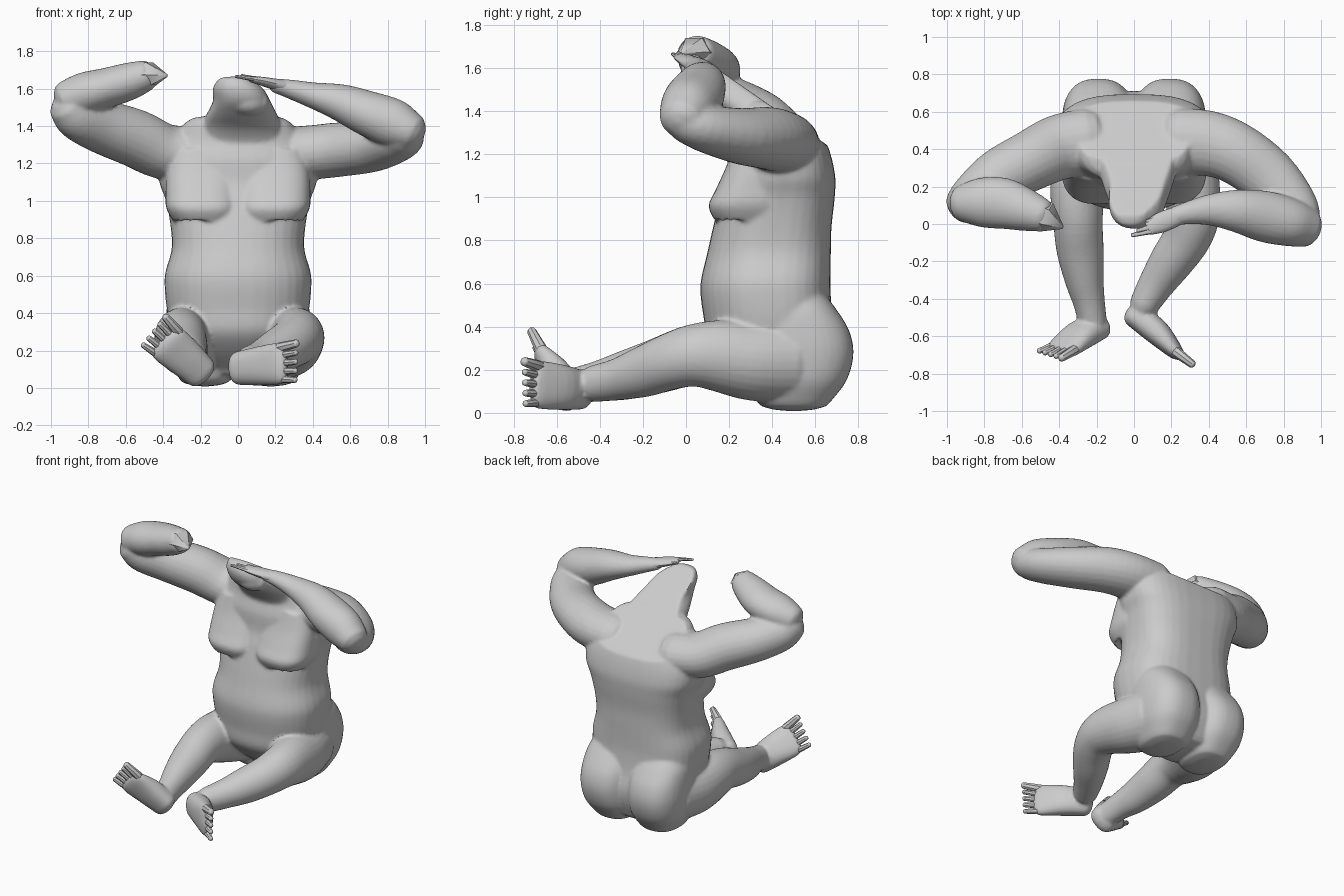
import bpy, bmesh, math
from mathutils import Vector

cube = bpy.data.objects.get("Cube")
if cube:
    bpy.data.objects.remove(cube, do_unlink=True)

clay = bpy.data.materials.new("clay grey")
clay.use_nodes = True
clay.diffuse_color = (0.6, 0.6, 0.6, 1)
clay.node_tree.nodes["Principled BSDF"].inputs["Base Color"].default_value = (0.6, 0.6, 0.6, 1)

# Sloping plane that trims the neck and the upper back
CUT_POINT, CUT_NORMAL = Vector((0, 0.4, 1.42)), Vector((0, 0.57, 0.82))


def shade(objects):
    bpy.ops.object.select_all(action='DESELECT')
    for ob in objects:
        ob.select_set(True)
    bpy.context.view_layer.objects.active = objects[0]
    bpy.ops.object.shade_smooth_by_angle(angle=math.radians(40))


def finish(name, bm, cut=False):
    if cut:
        geom = bm.verts[:] + bm.edges[:] + bm.faces[:]
        bmesh.ops.bisect_plane(bm, geom=geom, plane_co=CUT_POINT, plane_no=CUT_NORMAL, clear_outer=True)
        bmesh.ops.holes_fill(bm, edges=[e for e in bm.edges if e.is_boundary], sides=0)
    bmesh.ops.recalc_face_normals(bm, faces=bm.faces[:])
    mesh = bpy.data.meshes.new(name)
    bm.to_mesh(mesh)
    bm.free()
    mesh.materials.append(clay)
    ob = bpy.data.objects.new(name, mesh)
    bpy.context.collection.objects.link(ob)
    shade([ob])
    return ob


def spline(rows, steps):
    """Smooth curve through rows of (x, y, z, half width, half depth)."""
    out = []
    for i in range(len(rows) - 1):
        p0, p1, p2, p3 = (rows[min(max(j, 0), len(rows) - 1)] for j in range(i - 1, i + 3))
        for s in range(steps):
            t = s / steps
            out.append([0.5 * (2 * b + (c - a) * t + (2 * a - 5 * b + 4 * c - d) * t * t
                               + (3 * b - a - 3 * c + d) * t ** 3)
                        for a, b, c, d in zip(p0, p1, p2, p3)])
    return out + [list(rows[-1])]


def loft(name, rows, up=(0, 0, 1), axis=None, dome=0.8, square=1.0, back=None, sides=24, steps=4, cut=False):
    """Skin of oval rings along a path, with domed ends; square and back set how boxy each half is."""
    rows = spline(rows, steps)
    back = back or square
    rings = []
    for i, r in enumerate(rows):
        a, b = rows[max(i - 1, 0)], rows[min(i + 1, len(rows) - 1)]
        t = Vector(axis) if axis else (Vector(b[:3]) - Vector(a[:3])).normalized()
        u = t.cross(Vector(up)).normalized()
        rings.append((Vector(r[:3]), t, u, u.cross(t), r[3], r[4]))

    def end(ring, sign):
        c, t, u, v, ra, rb = ring
        return [(c + t * sign * dome * min(ra, rb) * math.sin(k), t, u, v,
                 ra * math.cos(k), rb * math.cos(k)) for k in (0.5, 1.0, 1.45)]
    rings = end(rings[0], -1)[::-1] + rings + end(rings[-1], 1)

    bm = bmesh.new()
    loops = []
    for c, t, u, v, ra, rb in rings:
        loop = []
        for k in range(sides):
            q = 2 * math.pi * k / sides
            e = back if k < sides / 2 else square
            x, y = (math.copysign(abs(w) ** e, w) for w in (math.cos(q), math.sin(q)))
            loop.append(bm.verts.new(c + u * ra * x + v * rb * y))
        loops.append(loop)
    for l0, l1 in zip(loops, loops[1:]):
        for k in range(sides):
            n = (k + 1) % sides
            bm.faces.new((l0[k], l0[n], l1[n], l1[k]))
    bm.faces.new(loops[0][::-1])
    bm.faces.new(loops[-1])
    return finish(name, bm, cut)


def stack(name, rows, dome, square, back=None, cut=False):
    """Loft of level rings, for the trunk."""
    return loft(name, rows, up=(0, 1, 0), axis=(0, 0, 1), dome=dome, square=square, back=back,
                sides=36, cut=cut)


skin = []   # parts that melt into one body

# Torso with round belly and broad flat back
skin.append(stack("torso", [
    (0, .48, .10, .20, .18), (0, .44, .20, .29, .26), (0, .405, .30, .35, .305),
    (0, .385, .42, .38, .30), (0, .37, .54, .392, .302), (0, .37, .62, .388, .30),
    (0, .385, .74, .355, .287), (0, .40, .86, .36, .275), (0, .425, 1.0, .385, .265),
    (0, .44, 1.10, .42, .252), (0, .43, 1.22, .42, .235), (0, .42, 1.32, .36, .20),
    (0, .38, 1.42, .28, .16)], .3, .88, .7, True))

# Neck leaning forward, with the fold under the jaw
skin.append(stack("neck", [
    (.02, .43, 1.14, .33, .22), (.02, .415, 1.28, .275, .19), (.02, .36, 1.38, .225, .19),
    (.02, .27, 1.46, .19, .20), (.02, .17, 1.53, .155, .175), (0, .12, 1.60, .135, .145),
    (-.02, .09, 1.65, .09, .10)], .2, .85, cut=True))
skin.append(loft("jaw_fold", [(-.04, .10, 1.56, .07, .07), (.05, .085, 1.53, .09, .075),
                              (.11, .10, 1.525, .07, .065)], cut=True))

# Chest and buttocks on both sides
for side, s in (("left", 1), ("right", -1)):
    skin.append(stack(side + "_breast", [
        (s * .18, .38, 1.28, .18, .15), (s * .188, .345, 1.16, .195, .152), (s * .19, .315, 1.04, .198, .175),
        (s * .188, .30, .96, .195, .195), (s * .18, .305, .89, .165, .17)], .25, .75))
    skin.append(stack(side + "_buttock", [
        (s * .175, .50, .05, .14, .17), (s * .184, .52, .15, .182, .225), (s * .19, .53, .27, .194, .247),
        (s * .19, .52, .38, .194, .238), (s * .187, .495, .48, .187, .203), (s * .18, .46, .55, .165, .185)],
        .3, .85, .8))

# Arms
skin.append(loft("left_upper_arm", [
    (.24, .44, 1.25, .18, .145), (.40, .43, 1.26, .175, .145), (.55, .375, 1.275, .165, .145),
    (.72, .25, 1.285, .155, .13), (.85, .09, 1.32, .135, .11), (.89, .0, 1.355, .11, .10)]))
skin.append(loft("left_forearm", [
    (.915, -.015, 1.375, .112, .105), (.83, .01, 1.415, .13, .13), (.70, .04, 1.465, .137, .122),
    (.55, .07, 1.525, .115, .1), (.40, .075, 1.565, .083, .07), (.27, .055, 1.60, .058, .05),
    (.20, .035, 1.615, .05, .038)]))
loft("left_hand", [(.25, .05, 1.61, .05, .036), (.15, .01, 1.635, .055, .026), (.08, -.02, 1.65, .04, .018)],
     sides=14)
for i, (a, b) in enumerate([((.10, -.035, 1.65), (-.01, -.06, 1.665)),
                            ((.10, -.012, 1.65), (.02, -.035, 1.67)),
                            ((.13, .03, 1.64), (.07, .015, 1.655))]):
    loft(f"left_finger_{i + 1}", [(*a, .018, .014), (*b, .011, .008)], sides=8, steps=2)

skin.append(loft("right_upper_arm", [
    (-.24, .44, 1.25, .18, .145), (-.40, .41, 1.265, .175, .15), (-.55, .34, 1.335, .162, .155),
    (-.72, .25, 1.395, .152, .145), (-.85, .15, 1.45, .13, .13), (-.90, .11, 1.495, .112, .112)]))
skin.append(loft("right_forearm", [
    (-.92, .11, 1.54, .10, .10), (-.82, .115, 1.575, .132, .112), (-.70, .11, 1.605, .137, .107),
    (-.58, .075, 1.64, .115, .10), (-.49, .045, 1.672, .09, .083)], dome=.6))
# Pointed stump past the wrist
loft("right_wrist", [(-.54, .06, 1.66, .09, .08), (-.47, .035, 1.675, .085, .075), (-.38, -.02, 1.67, .008, .008)],
     sides=6, steps=1, dome=.1)

# Legs
skin.append(loft("left_leg", [
    (.21, .45, .245, .20, .20), (.27, .30, .245, .18, .187), (.31, .15, .265, .153, .167),
    (.317, .03, .265, .138, .145), (.28, -.08, .235, .128, .13), (.20, -.20, .19, .117, .118),
    (.12, -.32, .155, .097, .097), (.055, -.43, .135, .08, .085)], sides=28))
skin.append(loft("right_leg", [
    (-.21, .45, .245, .20, .20), (-.27, .30, .245, .175, .187), (-.30, .15, .265, .148, .167),
    (-.30, .02, .265, .133, .142), (-.288, -.14, .215, .126, .127), (-.265, -.30, .17, .104, .112),
    (-.24, -.42, .145, .085, .092), (-.22, -.53, .12, .076, .085)], sides=28))


# Feet: sole turned forward, big toe uppermost
def foot(side, heel, ball, up):
    h, b, up = Vector(heel), Vector(ball), Vector(up)
    f = (b - h).normalized()
    wide = f.cross(up).normalized()
    if wide.z < 0:
        wide = -wide
    top = (up - f * up.dot(f)).normalized()
    m = h.lerp(b, .5)
    skin.append(loft(side + "_foot", [
        (*h, .09, .065), (*(m + top * .012), .105, .07), (*b, .112, .045),
        (*(b + f * .035), .10, .032)], up=up, dome=.7, square=.85))
    for i in range(5):
        w = -.084 + .042 * i
        start = b + f * .02 + wide * w
        tip = start + f * (.085 + .006 * i) + wide * w * .15 + top * .008
        r = .029 if i == 4 else .021
        loft(f"{side}_toe_{5 - i}", [(*start, r, r), (*tip, r * .75, r * .75)], up=up, sides=8, steps=2)


foot("left", (.0, -.485, .105), (.215, -.675, .13), (.66, .75, 0))
foot("right", (-.195, -.55, .08), (-.365, -.655, .23), (0, 1, .2))

# Melt the body parts into one continuous skin
bpy.ops.object.select_all(action='DESELECT')
for ob in skin:
    ob.select_set(True)
body = skin[0]
bpy.context.view_layer.objects.active = body
bpy.ops.object.join()
body.name = "body"
remesh = body.modifiers.new("skin", 'REMESH')
remesh.mode = 'VOXEL'
remesh.voxel_size = 0.011
relax = body.modifiers.new("relax", 'SMOOTH')
relax.factor, relax.iterations = 0.5, 5
for m in ("skin", "relax"):
    bpy.ops.object.modifier_apply(modifier=m)
shade([body])
